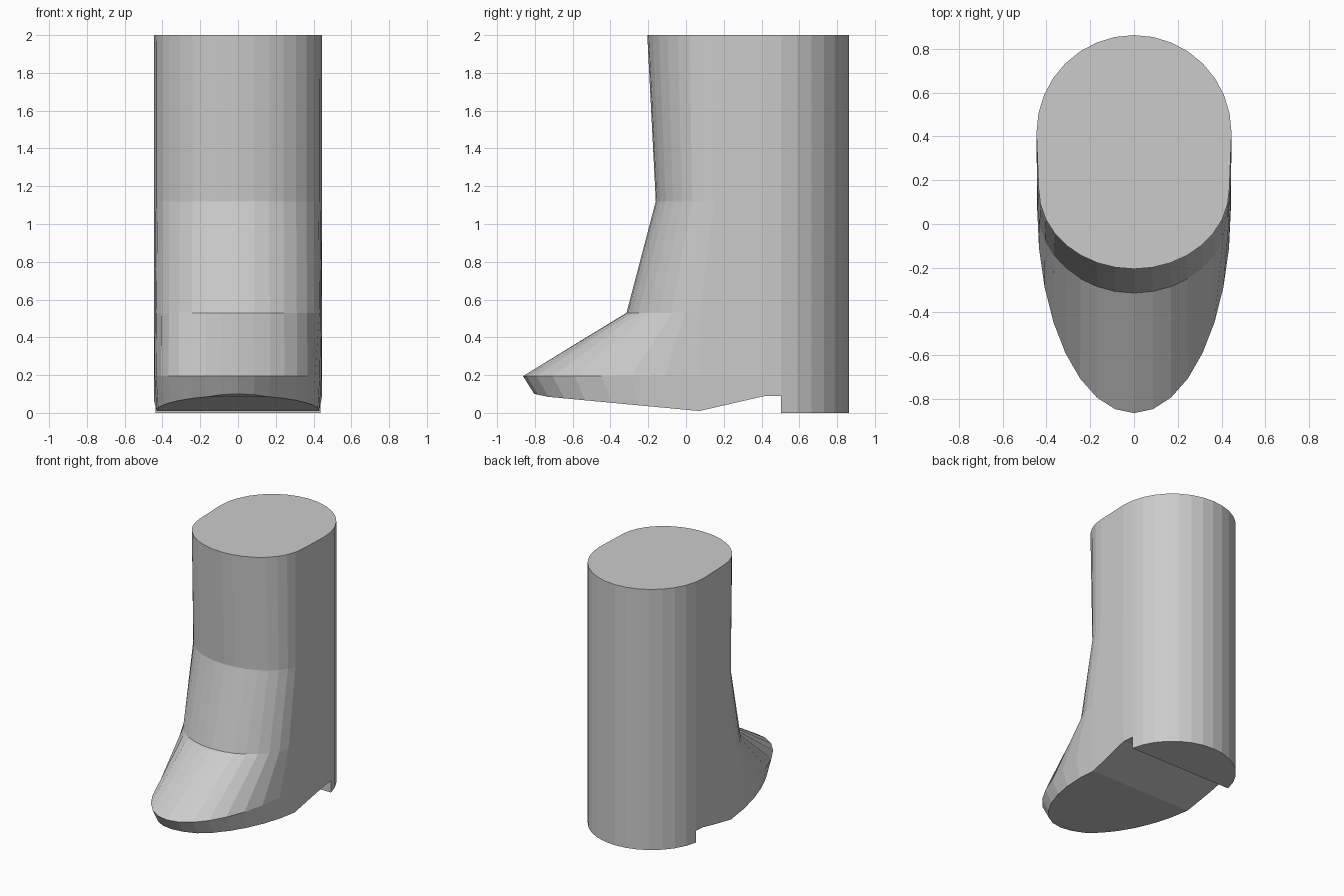
import bpy, bmesh
from math import sin, cos, pi

if "Cube" in bpy.data.objects:
    bpy.data.objects.remove(bpy.data.objects["Cube"])

N = 16                      # segments per half outline
BACK_Y, R = 0.417, 0.445    # round back of the shaft


def outline(z, cy, rx, front):
    """Round back joined to an elliptical front that reaches y = front."""
    back = [(R * cos(pi * i / N), BACK_Y + R * sin(pi * i / N), z) for i in range(N + 1)]
    toe = [(-rx * cos(pi * i / N), cy - (cy - front) * sin(pi * i / N), z) for i in range(N + 1)]
    return back + toe


def loft(name, rings):
    """Skin a stack of matching closed outlines and cap both ends."""
    bm = bmesh.new()
    loops = [[bm.verts.new(p) for p in ring] for ring in rings]
    for a, b in zip(loops, loops[1:]):
        for i in range(len(a)):
            j = (i + 1) % len(a)
            bm.faces.new((a[i], a[j], b[j], b[i]))
    bm.faces.new(loops[0])
    bm.faces.new(loops[-1])
    bmesh.ops.recalc_face_normals(bm, faces=bm.faces)
    mesh = bpy.data.meshes.new(name)
    bm.to_mesh(mesh)
    bm.free()
    obj = bpy.data.objects.new(name, mesh)
    bpy.context.collection.objects.link(obj)
    return obj


# Boot body: sole, toe, instep, ankle, top (z, front centre y, half width, front y)
sections = [
    (0.0, 0.07, 0.43, -0.74),
    (0.195, 0.07, 0.442, -0.863),
    (0.53, 0.07, 0.44, -0.315),
    (1.12, 0.15, 0.435, -0.16),
    (2.0, 0.16, 0.435, -0.205),
]
boot = loft("boot", [outline(*s) for s in sections])

# Space under the sole: toe spring, arch and heel step
profile = [(-1.2, 0.14), (-0.80, 0.10), (-0.73, 0.085), (0.07, 0.01),
           (0.42, 0.09), (0.503, 0.09), (0.503, -0.5), (-1.2, -0.5)]
cutter = loft("sole_cutter", [[(x, y, z) for y, z in profile] for x in (-1, 1)])
cutter.hide_render = True

cut = boot.modifiers.new("sole_cut", 'BOOLEAN')
cut.operation = 'DIFFERENCE'
cut.solver = 'EXACT'
cut.object = cutter

# Apply the cut and discard the cutter
bpy.context.view_layer.objects.active = boot
boot.select_set(True)
bpy.ops.object.modifier_apply(modifier=cut.name)
bpy.data.objects.remove(cutter)
